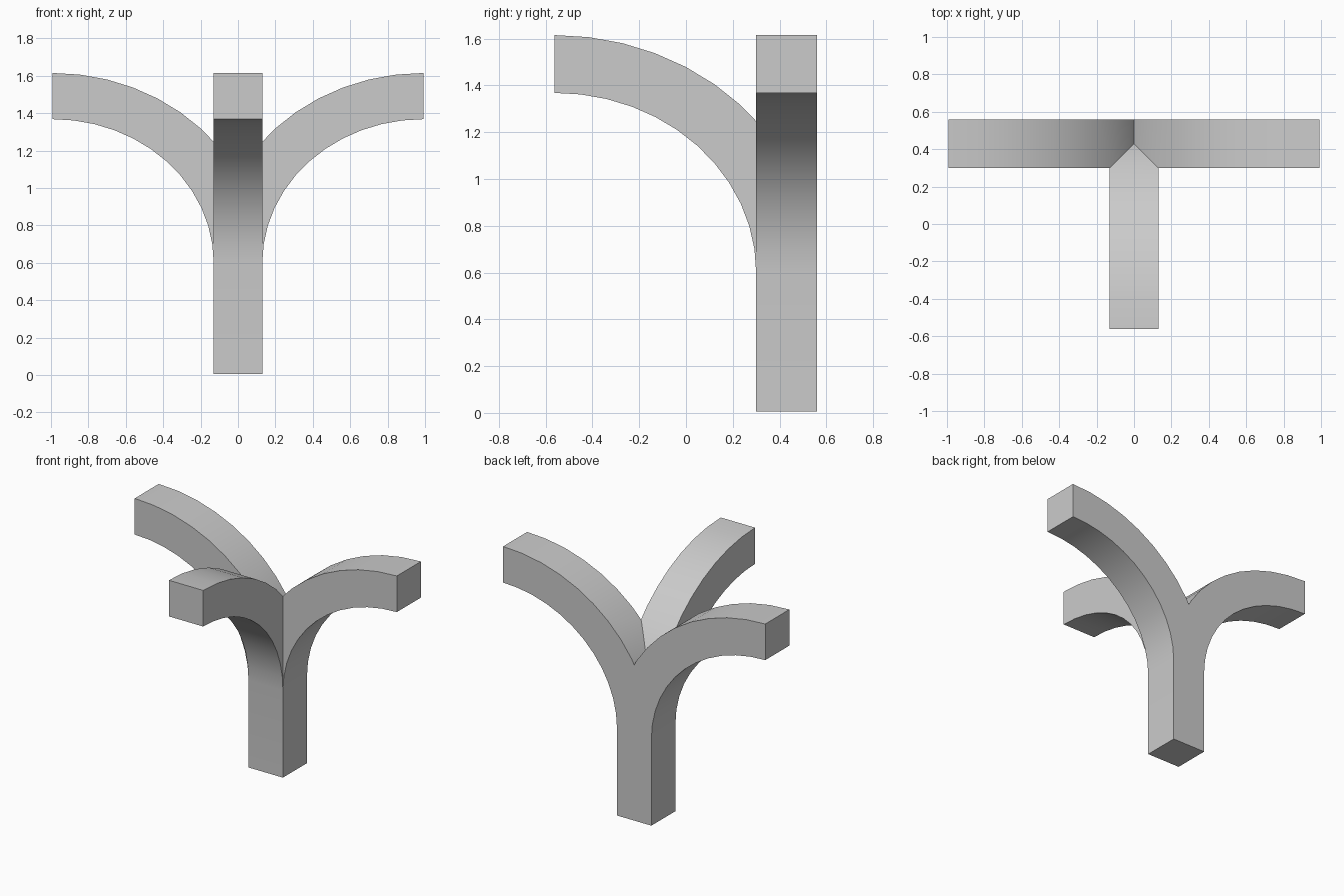
import bpy, bmesh, math
from mathutils import Vector

if "Cube" in bpy.data.objects:
    bpy.data.objects.remove(bpy.data.objects["Cube"])

HALF = 0.13          # half thickness of the square limb
ORIGIN_Y = 0.43      # trunk axis
REACH = 0.992        # trunk axis to branch tip
SPRING = 0.60        # height where the curve begins
SEG = 12


def arc(rx, rz):
    return [(REACH - rx * math.cos(t), SPRING + rz * math.sin(t))
            for t in (math.pi / 2 * i / SEG for i in range(SEG + 1))]


def make_branch(name, out):
    """Trunk and curved limb as one extruded profile, bending towards out."""
    side = Vector((-out.y, out.x, 0))
    lower = arc(REACH - HALF, 0.768)
    upper = arc(REACH + HALF, 1.015)
    inner = [(HALF, 0.005)] + lower
    outer = [(-HALF, 0.005)] + upper
    bm = bmesh.new()

    def vert(p, s):
        return bm.verts.new(Vector((0, ORIGIN_Y, 0)) + out * p[0]
                            + side * (s * HALF) + Vector((0, 0, p[1])))

    rings = [[vert(a, -1), vert(a, 1), vert(b, 1), vert(b, -1)]
             for a, b in zip(inner, outer)]
    for r, q in zip(rings, rings[1:]):
        for i in range(4):
            j = (i + 1) % 4
            bm.faces.new((r[i], r[j], q[j], q[i]))
    bm.faces.new(rings[0][::-1])
    bm.faces.new(rings[-1])
    bmesh.ops.recalc_face_normals(bm, faces=bm.faces)
    mesh = bpy.data.meshes.new(name)
    bm.to_mesh(mesh)
    bm.free()
    ob = bpy.data.objects.new(name, mesh)
    bpy.context.collection.objects.link(ob)
    return ob


# Three limbs sharing one trunk
post = make_branch("branching_post", Vector((0, -1, 0)))
limbs = [make_branch("right_limb", Vector((1, 0, 0))),
         make_branch("left_limb", Vector((-1, 0, 0)))]

# Join the limbs into one solid
bpy.context.view_layer.objects.active = post
post.select_set(True)
for limb in limbs:
    mod = post.modifiers.new("union", 'BOOLEAN')
    mod.operation = 'UNION'
    mod.solver = 'EXACT'
    mod.object = limb
    bpy.ops.object.modifier_apply(modifier=mod.name)
    bpy.data.objects.remove(limb, do_unlink=True)

# Smooth curves, crisp edges
bpy.ops.object.shade_smooth_by_angle(angle=math.radians(25))
